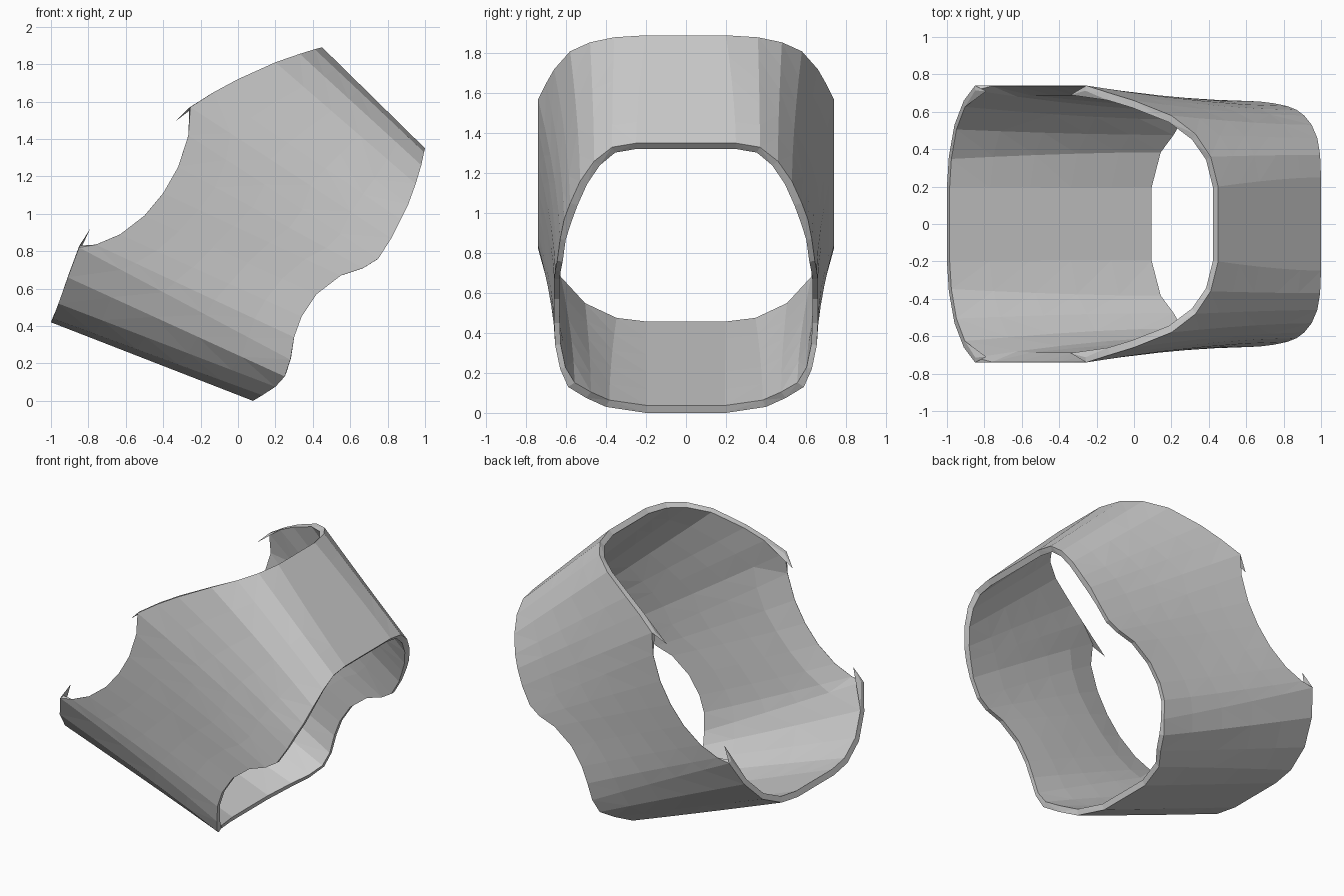
import bpy, bmesh
from mathutils import Vector

if "Cube" in bpy.data.objects:
    bpy.data.objects.remove(bpy.data.objects["Cube"])

# Half outlines (y > 0) of the two open rims, bottom centre to top centre
rim_left = [(-1, .42, .2), (-.99, .44, .36), (-.96, .52, .53), (-.91, .66, .66), (-.85, .82, .74),
            (-.76, .835, .74), (-.63, .89, .74), (-.5, .99, .74), (-.4, 1.11, .74), (-.32, 1.25, .74),
            (-.265, 1.42, .74), (-.255, 1.57, .74), (-.13, 1.65, .70), (0, 1.72, .66), (.2, 1.81, .58),
            (.33, 1.855, .48), (.41, 1.88, .36), (.45, 1.89, .2)]
rim_right = [(.08, 0, .2), (.13, .03, .4), (.2, .075, .5), (.25, .13, .59), (.28, .22, .63),
             (.30, .34, .655), (.34, .45, .66), (.42, .57, .66), (.55, .67, .66), (.67, .71, .655),
             (.75, .76, .645), (.82, .87, .63), (.87, .97, .61), (.91, 1.05, .58), (.95, 1.16, .53),
             (.98, 1.26, .46), (.995, 1.33, .37), (1, 1.35, .25)]
ROWS = 5
HALF = len(rim_left)
N = HALF * 2
WALL = .04


def full_ring(half):
    right = [Vector((x, y, z)) for x, z, y in half]
    return right + [Vector((v.x, -v.y, v.z)) for v in reversed(right)]


def finish(bm, name):
    bmesh.ops.recalc_face_normals(bm, faces=bm.faces)
    me = bpy.data.meshes.new(name)
    bm.to_mesh(me)
    bm.free()
    ob = bpy.data.objects.new(name, me)
    bpy.context.collection.objects.link(ob)


# Outer skin of the sleeve, flaring towards the left rim
A, B = full_ring(rim_left), full_ring(rim_right)
bm = bmesh.new()
outer = []
for r in range(ROWS + 1):
    t = r / ROWS
    row = []
    for a, b in zip(A, B):
        p = a.lerp(b, t)
        p.y = b.y + (a.y - b.y) * (1 - t) ** 1.6
        row.append(bm.verts.new(p))
    outer.append(row)
for r in range(ROWS):
    for i in range(N):
        j = (i + 1) % N
        bm.faces.new((outer[r][i], outer[r][j], outer[r + 1][j], outer[r + 1][i]))
bm.normal_update()

# Inner skin, thinning to a knife edge along the side cut-outs
inner = []
for r, row in enumerate(outer):
    new = []
    for i, v in enumerate(row):
        k = min(i, N - 1 - i)
        th = WALL * (.7 if 4 <= k <= 11 else 1)
        if 5 <= k <= 10 and r == 0:
            th = .002
        n = v.normal.copy()
        if n.dot(v.co - Vector((0, 0, .95))) < 0:
            n.negate()
        new.append(bm.verts.new(v.co - n * th))
    inner.append(new)
for r in range(ROWS):
    for i in range(N):
        j = (i + 1) % N
        bm.faces.new((inner[r][i], inner[r + 1][i], inner[r + 1][j], inner[r][j]))
for r in (0, ROWS):
    for i in range(N):
        j = (i + 1) % N
        bm.faces.new((outer[r][i], outer[r][j], inner[r][j], inner[r][i]))

# Corner positions for the thin spurs at the ends of each cut-out
spurs = []
for k, tip in ((4, (-.79, .71, .92)), (11, (-.34, .69, 1.49))):
    back = 3 if k == 4 else 12
    spurs.append([outer[0][k].co.copy(), inner[0][k].co.copy(),
                  inner[0][back].co.copy(), Vector(tip)])
bmesh.ops.triangulate(bm, faces=bm.faces)
finish(bm, "sleeve")

# Rim spurs, mirrored front and back
bm = bmesh.new()
for pts in spurs:
    for s in (1, -1):
        v = [bm.verts.new((p.x, p.y * s, p.z)) for p in pts]
        for f in ((0, 1, 2), (0, 1, 3), (1, 2, 3), (0, 2, 3)):
            bm.faces.new([v[i] for i in f])
finish(bm, "rim_spurs")
